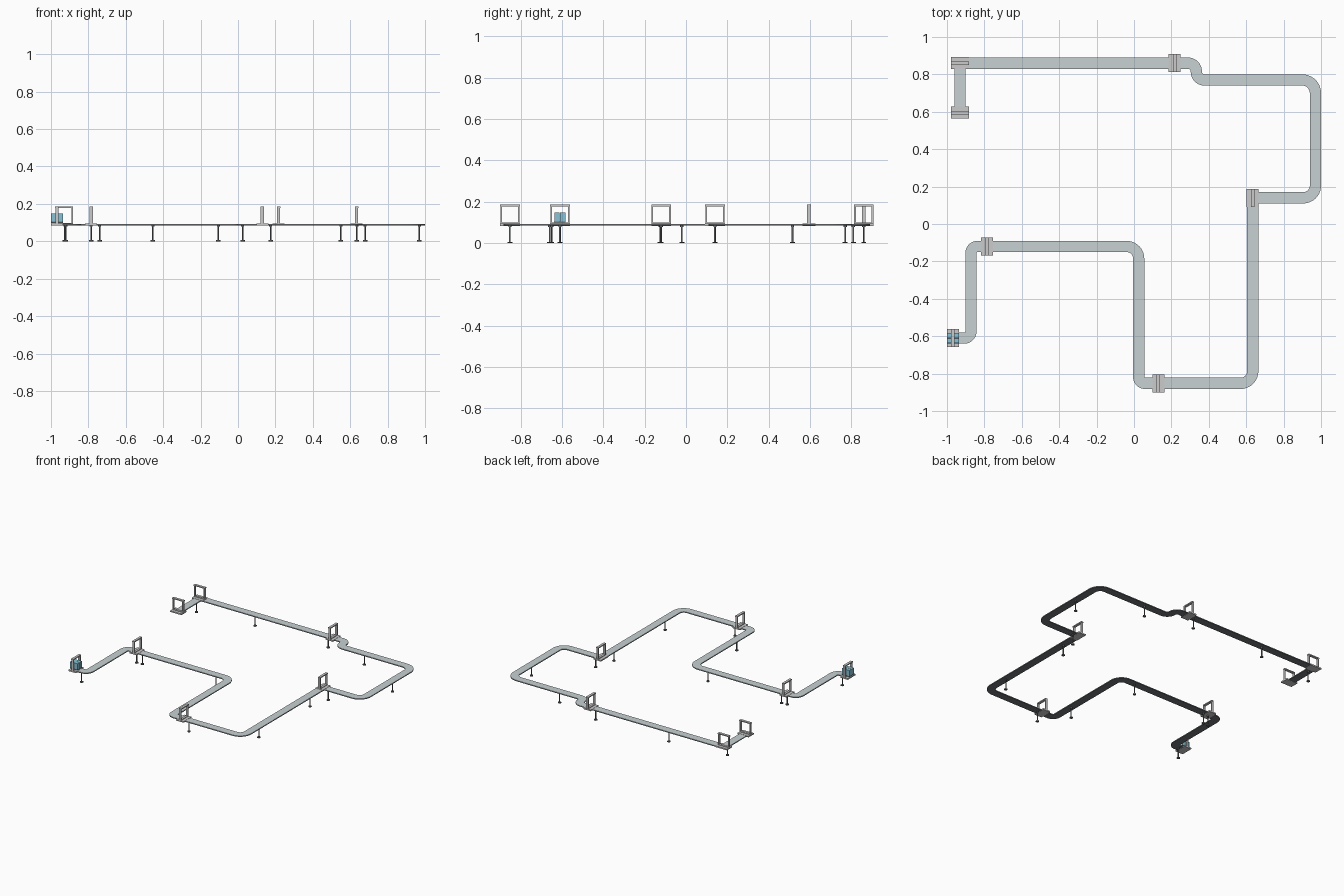
import bpy, bmesh, math
from mathutils import Vector, Matrix

if "Cube" in bpy.data.objects:
    bpy.data.objects.remove(bpy.data.objects["Cube"])


def material(name, rgb):
    m = bpy.data.materials.new(name)
    m.diffuse_color = (*rgb, 1)
    m.use_nodes = True
    m.node_tree.nodes["Principled BSDF"].inputs["Base Color"].default_value = m.diffuse_color
    return m


BELT = material("belt_grey", (0.58, 0.64, 0.65))
DARK = material("dark_metal", (0.16, 0.17, 0.18))
STEEL = material("steel", (0.55, 0.57, 0.58))
BLUE = material("parcel_blue", (0.25, 0.55, 0.68))


def finish(name, bm, mat):
    bmesh.ops.recalc_face_normals(bm, faces=bm.faces)
    me = bpy.data.meshes.new(name)
    bm.to_mesh(me)
    bm.free()
    me.materials.append(mat)
    ob = bpy.data.objects.new(name, me)
    bpy.context.collection.objects.link(ob)
    return ob


def add_box(bm, centre, size):
    bmesh.ops.create_cube(bm, size=1, matrix=Matrix.Translation(centre) @ Matrix.Diagonal((*size, 1)))


def add_cylinder(bm, x, y, z0, z1, r, sides=12):
    bmesh.ops.create_cone(bm, cap_ends=True, segments=sides, radius1=r, radius2=r, depth=z1 - z0,
                          matrix=Matrix.Translation((x, y, (z0 + z1) / 2)))


def rounded_path(pts, steps=10):
    # each point is x, y, corner radius; returns (position, direction) samples
    out = []
    for i, (x, y, r) in enumerate(pts):
        p = Vector((x, y))
        if i in (0, len(pts) - 1):
            a, b = (pts[0], pts[1]) if i == 0 else (pts[-2], pts[-1])
            out.append((p, (Vector(b[:2]) - Vector(a[:2])).normalized()))
            continue
        d0 = (p - Vector(pts[i - 1][:2])).normalized()
        d1 = (Vector(pts[i + 1][:2]) - p).normalized()
        c = p - d0 * r + d1 * r
        for k in range(steps + 1):
            t = k / steps * math.pi / 2
            out.append((c - d1 * r * math.cos(t) + d0 * r * math.sin(t),
                        d0 * math.cos(t) + d1 * math.sin(t)))
    return out


def ribbon(name, pts, half, z0, z1, mat):
    bm = bmesh.new()
    rings = []
    for p, d in rounded_path(pts):
        n = Vector((-d.y, d.x)) * half
        rings.append([bm.verts.new((*(p + n * s), z)) for s, z in ((-1, z0), (1, z0), (1, z1), (-1, z1))])
    for a, b in zip(rings, rings[1:]):
        for j in range(4):
            k = (j + 1) % 4
            bm.faces.new((a[j], a[k], b[k], b[j]))
    bm.faces.new(rings[0])
    bm.faces.new(rings[-1])
    return finish(name, bm, mat)


# Conveyor runs, split where the line turns at a gate
runs = {
    "entry_run": [(-0.93, 0.58, 0), (-0.93, 0.85, 0)],
    "upper_run": [(-0.95, 0.86, 0), (0.333, 0.86, 0.044), (0.333, 0.77, 0.044), (0.97, 0.77, 0.07),
                  (0.97, 0.14, 0.065), (0.61, 0.14, 0)],
    "lower_run": [(0.635, 0.16, 0), (0.635, -0.852, 0.065), (0.025, -0.852, 0.035), (0.025, -0.12, 0.065),
                  (-0.872, -0.12, 0.036), (-0.872, -0.61, 0.036), (-0.99, -0.61, 0)],
}
for name, pts in runs.items():
    ribbon(name + "_belt", pts, 0.030, 0.089, 0.0925, BELT)
    ribbon(name + "_tray", pts, 0.030, 0.085, 0.089, DARK)

# Gates: base plate, sill, two posts and a lintel
gates = [(-0.93, 0.595, 0), (-0.93, 0.86, 0), (0.217, 0.86, 90), (0.634, 0.14, 90),
         (-0.785, -0.12, 90), (0.13, -0.852, 90), (-0.968, -0.61, 90)]
for i, (x, y, deg) in enumerate(gates, 1):
    bm = bmesh.new()
    add_box(bm, (0, 0, 0.089), (0.096, 0.064, 0.010))
    add_box(bm, (0, 0, 0.0965), (0.088, 0.017, 0.005))
    for s in (-1, 1):
        add_box(bm, (s * 0.0425, 0, 0.137), (0.008, 0.017, 0.086))
    add_box(bm, (0, 0, 0.182), (0.096, 0.019, 0.008))
    ob = finish(f"gate_{i}", bm, STEEL)
    ob.location = (x, y, 0)
    ob.rotation_euler.z = math.radians(deg)

# Support legs with round feet
legs = [(-0.92, -0.61), (-0.785, -0.125), (-0.74, -0.12), (-0.105, -0.12), (0.025, -0.66), (0.175, -0.852),
        (0.635, -0.65), (0.635, -0.02), (0.68, 0.14), (0.97, 0.515), (0.55, 0.77), (0.175, 0.86),
        (-0.455, 0.86), (-0.925, 0.81)]
for i, (x, y) in enumerate(legs, 1):
    bm = bmesh.new()
    add_cylinder(bm, x, y, 0, 0.006, 0.012, 16)
    add_cylinder(bm, x, y, 0.006, 0.086, 0.004)
    add_cylinder(bm, x, y, 0.078, 0.086, 0.008)
    finish(f"support_leg_{i}", bm, DARK)

# Carrier waiting in the last gate: small bed with two upright blue halves
bm = bmesh.new()
add_box(bm, (-0.968, -0.61, 0.102), (0.064, 0.056, 0.006))
finish("carrier_bed", bm, DARK)
bm = bmesh.new()
for s in (-1, 1):
    add_box(bm, (-0.968, -0.61 + s * 0.0142, 0.127), (0.064, 0.0265, 0.044))
finish("carrier_load", bm, BLUE)
